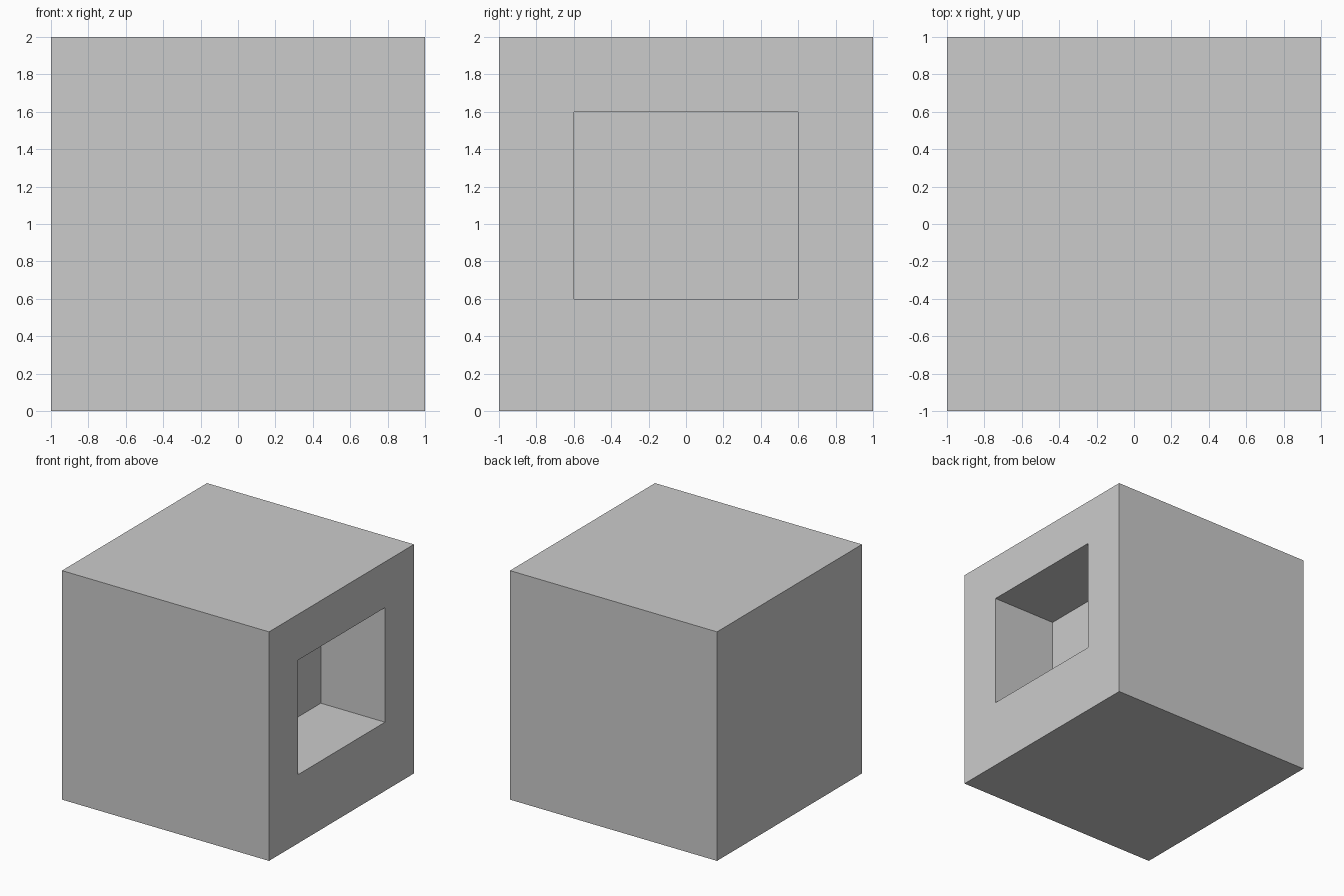
import bpy

if "Cube" in bpy.data.objects:
    bpy.data.objects.remove(bpy.data.objects["Cube"])


def box(name, lo, hi):
    center = [(a + b) / 2 for a, b in zip(lo, hi)]
    bpy.ops.mesh.primitive_cube_add(size=1, location=center)
    ob = bpy.context.object
    ob.name = name
    ob.scale = [b - a for a, b in zip(lo, hi)]
    bpy.ops.object.transform_apply(location=True, rotation=False, scale=True)
    return ob


# Solid cube body
body = box("block_body", (-1, -1, 0), (1, 1, 2))

# Rectangular pocket sunk into the right face
cutter = box("pocket_cutter", (0.38, -0.6, 0.6), (1.2, 0.6, 1.6))
cut = body.modifiers.new("pocket", 'BOOLEAN')
cut.operation = 'DIFFERENCE'
cut.solver = 'EXACT'
cut.object = cutter

# Bake the pocket and drop the cutter
bpy.context.view_layer.objects.active = body
bpy.ops.object.modifier_apply(modifier=cut.name)
bpy.data.objects.remove(cutter, do_unlink=True)
